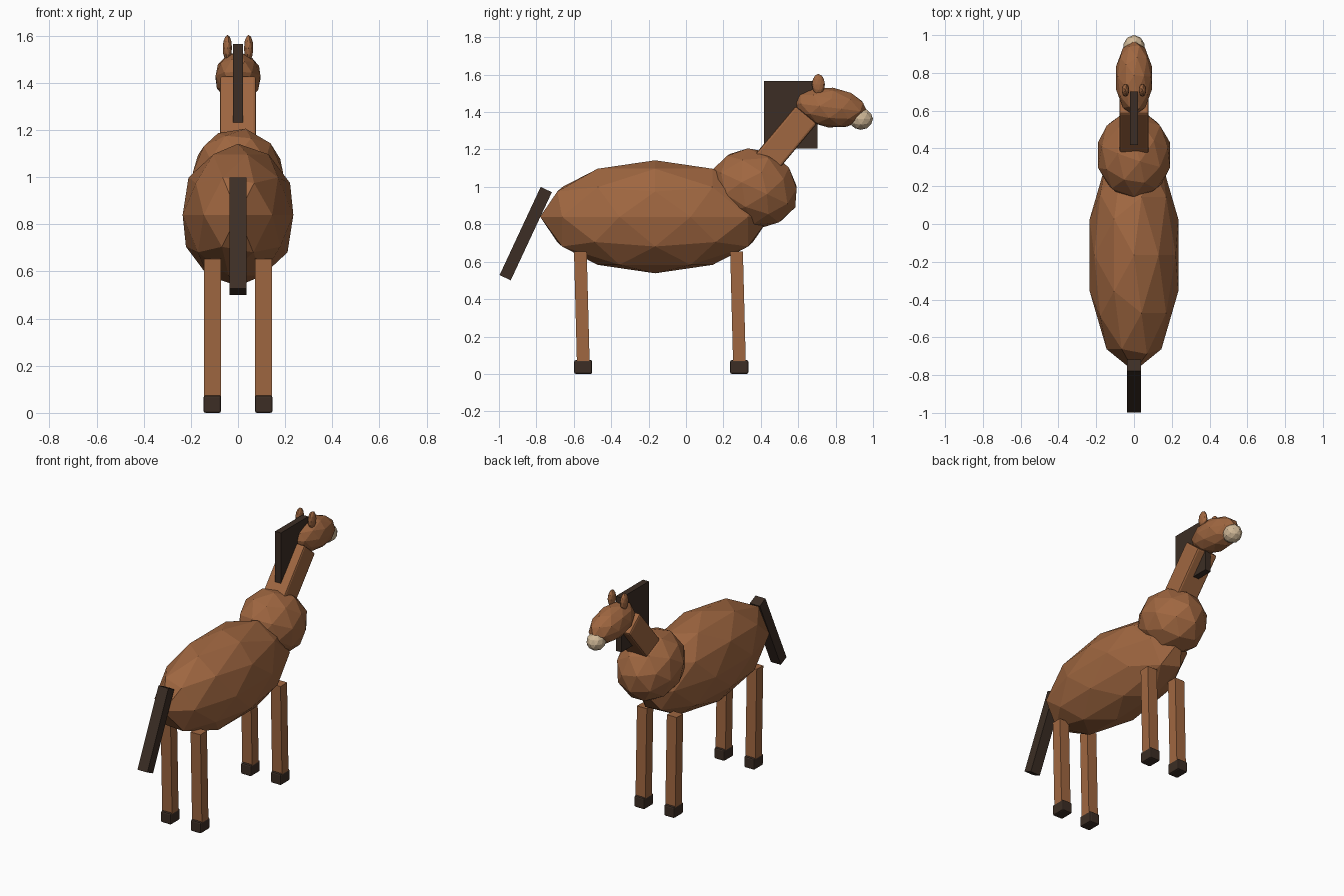
import bpy
from math import radians

cube = bpy.data.objects.get("Cube")
if cube:
    bpy.data.objects.remove(cube, do_unlink=True)


def make_material(name, rgb):
    mat = bpy.data.materials.new(name)
    mat.use_nodes = True
    mat.diffuse_color = (*rgb, 1)
    mat.node_tree.nodes["Principled BSDF"].inputs["Base Color"].default_value = (*rgb, 1)
    return mat


coat = make_material("chestnut coat", (0.35, 0.135, 0.052))
dark = make_material("dark brown hair", (0.045, 0.027, 0.018))
cream = make_material("cream muzzle", (0.63, 0.48, 0.31))


def finish(name, mat, scale):
    """Name the active object, bake its size and colour it."""
    obj = bpy.context.object
    obj.name = name
    obj.scale = scale
    bpy.ops.object.transform_apply(location=False, rotation=False, scale=True)
    obj.data.materials.append(mat)
    return obj


def blob(name, mat, center, radii, tilt=0):
    bpy.ops.mesh.primitive_ico_sphere_add(
        subdivisions=2, radius=1, location=center, rotation=(radians(tilt), 0, 0))
    return finish(name, mat, radii)


def block(name, mat, center, size, tilt=0, bevel=0):
    bpy.ops.mesh.primitive_cube_add(
        size=1, location=center, rotation=(radians(tilt), 0, 0))
    obj = finish(name, mat, size)
    if bevel:
        mod = obj.modifiers.new("soft edges", 'BEVEL')
        mod.width = bevel
        mod.segments = 2
    return obj


# Torso, chest and neck
blob("body", coat, (0, -0.165, 0.84), (0.247, 0.615, 0.302))
blob("chest", coat, (0, 0.365, 0.993), (0.2, 0.242, 0.21), -25)
block("neck", coat, (0, 0.502, 1.217), (0.154, 0.148, 0.44), -40, 0.012)

# Head
blob("head", coat, (0, 0.773, 1.424), (0.1, 0.198, 0.107), -7)
blob("muzzle", cream, (0, 0.935, 1.363), (0.058, 0.065, 0.058))

# Mane and tail
block("mane", dark, (0, 0.56, 1.385), (0.042, 0.285, 0.36))
block("tail", dark, (0, -0.857, 0.75), (0.072, 0.066, 0.52), -25)

# Paired parts
for side, x in (("left", 1), ("right", -1)):
    blob(side + "_ear", coat, (0.045 * x, 0.708, 1.548), (0.02, 0.035, 0.056))
    for end, y in (("front", 0.278), ("rear", -0.557)):
        block(f"{end}_{side}_leg", coat, (0.109 * x, y, 0.355),
              (0.072, 0.068, 0.6), 1.5)
        block(f"{end}_{side}_hoof", dark, (0.109 * x, y + 0.007, 0.037),
              (0.075, 0.097, 0.074), 0, 0.009)
